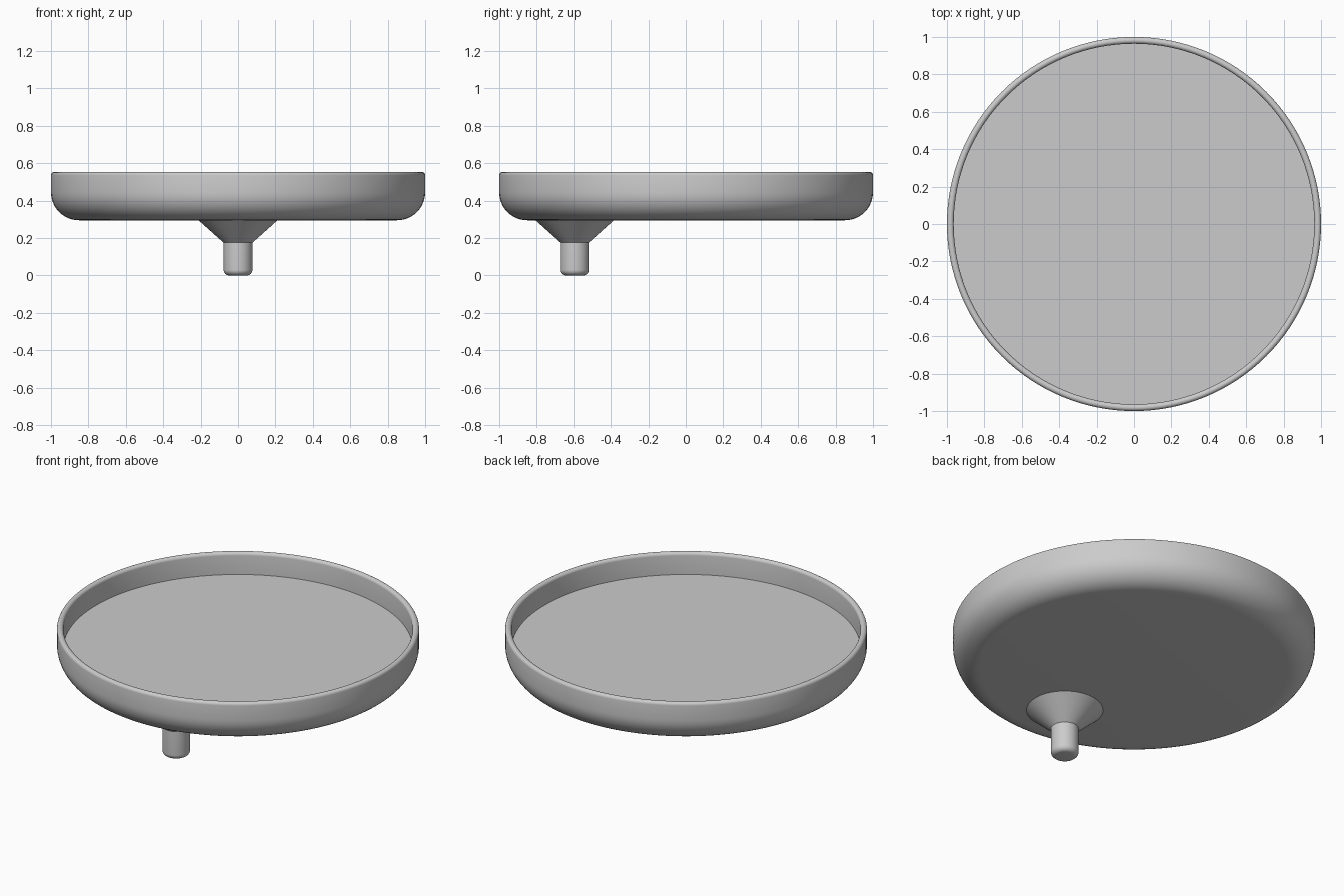
import bpy, bmesh
from math import sin, cos, pi, radians

cube = bpy.data.objects.get("Cube")
if cube:
    bpy.data.objects.remove(cube, do_unlink=True)

grey = bpy.data.materials.new("plain_grey")
grey.use_nodes = True
colour = (0.6, 0.6, 0.6, 1)
grey.diffuse_color = colour
grey.node_tree.nodes["Principled BSDF"].inputs["Base Color"].default_value = colour


def arc(r, z, radius, start, end, steps):
    """Profile points of a fillet, angles in degrees."""
    angles = [radians(start + (end - start) * i / steps) for i in range(steps + 1)]
    return [(r + radius * cos(a), z + radius * sin(a)) for a in angles]


def lathe(name, profile, segments, y=0):
    """Revolve a profile of (radius, height) points, closing both ends with flat caps."""
    bm = bmesh.new()
    rings = [[bm.verts.new((r * cos(2 * pi * i / segments), r * sin(2 * pi * i / segments), z))
              for i in range(segments)] for r, z in profile]
    for low, high in zip(rings, rings[1:]):
        for i in range(segments):
            j = (i + 1) % segments
            bm.faces.new((low[i], low[j], high[j], high[i]))
    bm.faces.new(rings[0][::-1])
    bm.faces.new(rings[-1])
    bmesh.ops.recalc_face_normals(bm, faces=bm.faces)
    mesh = bpy.data.meshes.new(name)
    bm.to_mesh(mesh)
    bm.free()
    mesh.materials.append(grey)
    obj = bpy.data.objects.new(name, mesh)
    obj.location.y = y
    bpy.context.collection.objects.link(obj)
    bpy.ops.object.select_all(action="DESELECT")
    obj.select_set(True)
    bpy.context.view_layer.objects.active = obj
    bpy.ops.object.shade_smooth_by_angle(angle=radians(30))
    return obj


# Round tray: filleted base, rounded rim, recessed floor
lathe("tray",
      arc(0.85, 0.445, 0.15, -90, 0, 12)
      + arc(0.982, 0.535, 0.018, 0, 180, 10)
      + [(0.964, 0.42)], 128)

# Off-centre peg under the tray, with a conical collar
peg_y = -0.595
lathe("collar", [(0.077, 0.175), (0.217, 0.3)], 64, peg_y)
lathe("peg", arc(0.047, 0.03, 0.03, -90, 0, 8) + [(0.077, 0.18)], 64, peg_y)
